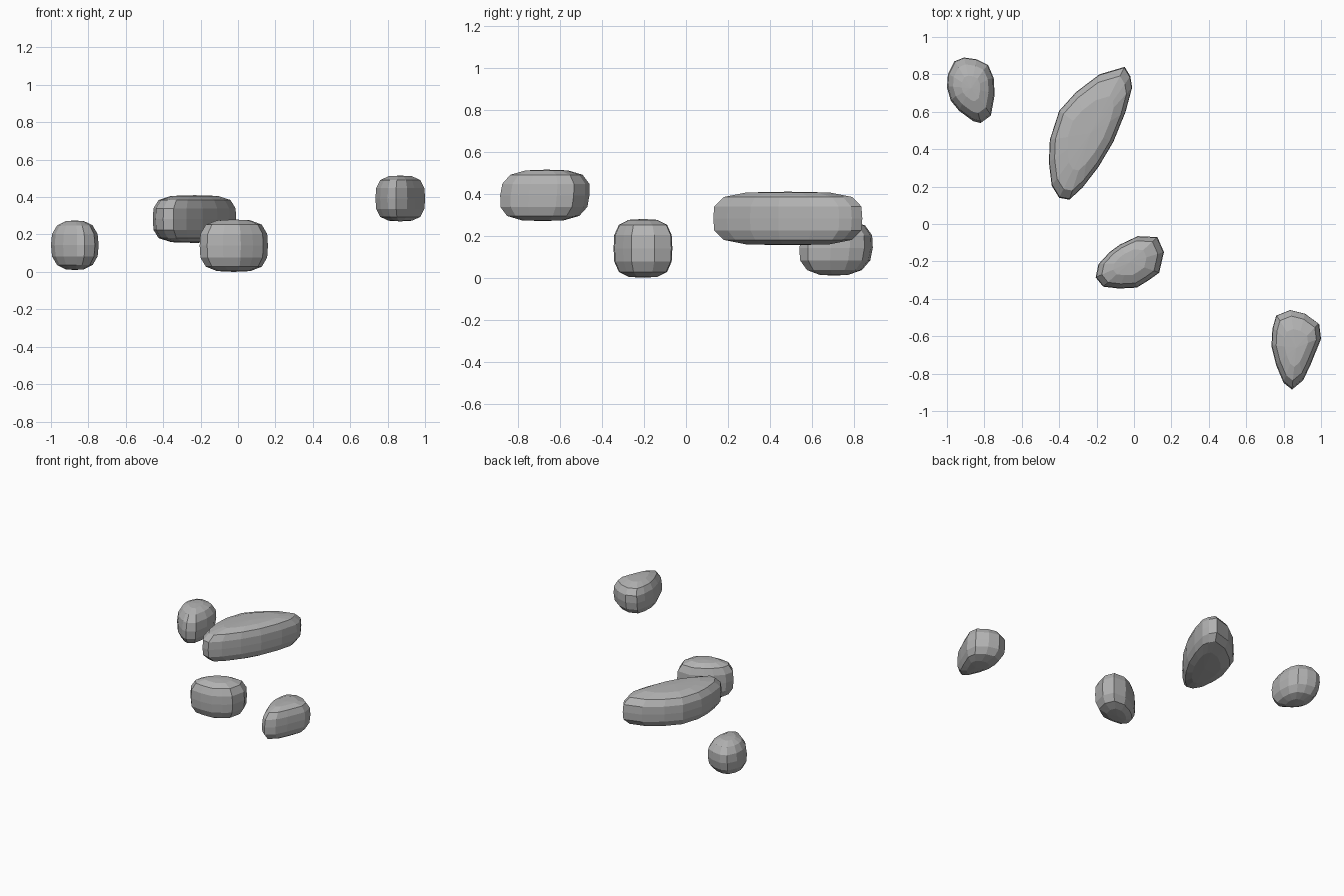
import bpy, bmesh
from mathutils import Vector

cube = bpy.data.objects.get("Cube")
if cube:
    bpy.data.objects.remove(cube, do_unlink=True)

stone = bpy.data.materials.new("stone_grey")
stone.use_nodes = True
stone.diffuse_color = (0.45, 0.45, 0.45, 1)
stone.node_tree.nodes["Principled BSDF"].inputs["Base Color"].default_value = stone.diffuse_color

LEVELS = (-0.97, -0.8, -0.45, 0, 0.45, 0.8, 0.97)


def rock(name, outline, low, high, boxiness, lean=(0, 0)):
    """Stack scaled copies of a plan outline into a rounded, faceted boulder."""
    bm = bmesh.new()
    pts = [Vector((x, y, 0)) for x, y in outline]
    xs, ys = zip(*outline)
    centre = Vector(((min(xs) + max(xs)) / 2, (min(ys) + max(ys)) / 2, (low + high) / 2))
    half = (high - low) / 2
    tilt = Vector((*lean, half))
    rings = []
    for t in LEVELS:
        s = (1 - abs(t) ** boxiness) ** (1 / boxiness)
        base = centre + tilt * t
        rings.append([bm.verts.new(base + Vector((p.x - centre.x, p.y - centre.y, 0)) * s)
                      for p in pts])
    # side bands
    n = len(pts)
    for a, b in zip(rings, rings[1:]):
        for i in range(n):
            j = (i + 1) % n
            bm.faces.new((a[i], a[j], b[j], b[i]))
    # crown and underside
    for ring, t in ((rings[0], -1), (rings[-1], 1)):
        tip = bm.verts.new(centre + tilt * t)
        for i in range(n):
            bm.faces.new((ring[i], ring[(i + 1) % n], tip))
    bmesh.ops.recalc_face_normals(bm, faces=bm.faces)
    mesh = bpy.data.meshes.new(name)
    bm.to_mesh(mesh)
    bm.free()
    mesh.materials.append(stone)
    obj = bpy.data.objects.new(name, mesh)
    bpy.context.collection.objects.link(obj)
    return obj


# small rounded rock at the back
rock("back_rock",
     [(-.91, .89), (-.84, .88), (-.78, .85), (-.75, .78), (-.745, .69), (-.765, .58), (-.82, .54),
      (-.86, .55), (-.935, .605), (-.98, .66), (-1, .73), (-.995, .8), (-.96, .87)],
     .01, .275, 2.7, (0, .01))

# long curved rock
rock("long_rock",
     [(-.345, .13), (-.4, .14), (-.44, .205), (-.455, .33), (-.45, .45), (-.4, .605), (-.31, .705),
      (-.185, .8), (-.05, .84), (-.02, .79), (-.01, .73), (-.045, .6), (-.11, .44), (-.19, .305),
      (-.275, .195)],
     .155, .41, 3.8)

# squat rock in the middle
rock("middle_rock",
     [(-.205, -.285), (-.19, -.215), (-.13, -.15), (-.075, -.11), (.02, -.065), (.125, -.07),
      (.16, -.15), (.135, -.26), (.08, -.3), (.015, -.34), (-.08, -.345), (-.165, -.335)],
     0, .28, 3.3)

# pointed rock at the front
rock("front_rock",
     [(.835, -.46), (.915, -.48), (.99, -.535), (1, -.615), (.945, -.75), (.905, -.835),
      (.845, -.885), (.8, -.85), (.76, -.755), (.735, -.655), (.74, -.56), (.76, -.49)],
     .27, .515, 3.2, (0, .01))
